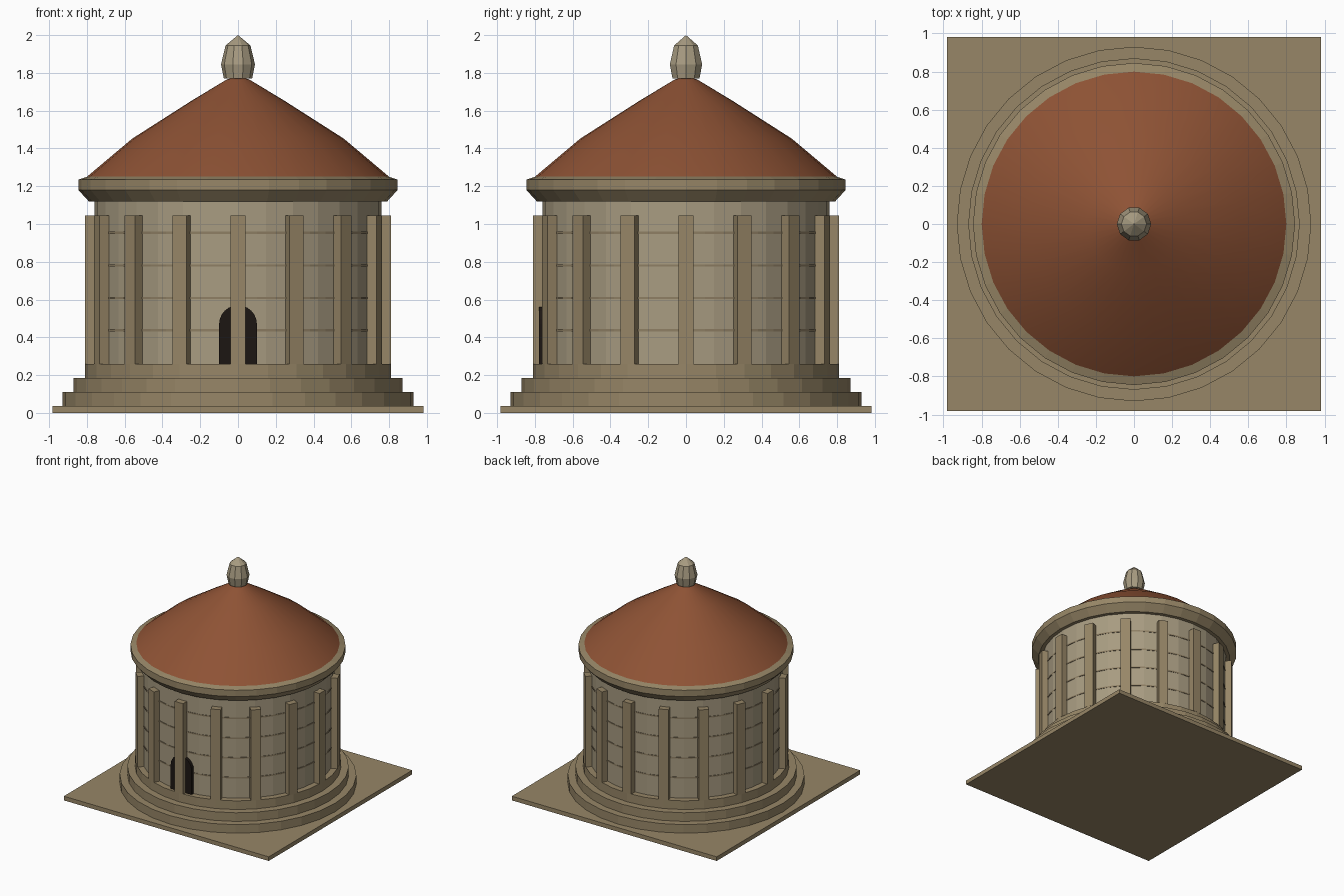
import bpy, bmesh
from math import sin, cos, pi
from mathutils import Matrix

if "Cube" in bpy.data.objects:
    bpy.data.objects.remove(bpy.data.objects["Cube"])


def material(name, rgb):
    m = bpy.data.materials.new(name)
    m.diffuse_color = (*rgb, 1)
    m.use_nodes = True
    m.node_tree.nodes["Principled BSDF"].inputs["Base Color"].default_value = m.diffuse_color
    return m


TRIM = material("trim_stone", (0.31, 0.24, 0.135))
WALL = material("wall_stone", (0.39, 0.33, 0.22))
MORTAR = material("mortar", (0.27, 0.21, 0.125))
ROOF = material("roof_tile", (0.27, 0.085, 0.035))
DARK = material("dark_opening", (0.012, 0.008, 0.006))


def finish(bm, name, mat, smooth=False):
    bmesh.ops.recalc_face_normals(bm, faces=bm.faces)
    for f in bm.faces:
        f.smooth = smooth and len(f.verts) == 4
    me = bpy.data.meshes.new(name)
    bm.to_mesh(me)
    bm.free()
    me.materials.append(mat)
    ob = bpy.data.objects.new(name, me)
    bpy.context.collection.objects.link(ob)
    return ob


def lathe(name, profile, mat, sides=32, smooth=False):
    """Closed solid turned around z from (radius, height) points."""
    bm = bmesh.new()
    rings = [[bm.verts.new((r * cos(2 * pi * i / sides), r * sin(2 * pi * i / sides), z))
              for i in range(sides)] for r, z in profile]
    for a, b in zip(rings, rings[1:]):
        for i in range(sides):
            j = (i + 1) % sides
            bm.faces.new((a[i], a[j], b[j], b[i]))
    bm.faces.new(rings[0])
    bm.faces.new(rings[-1])
    bmesh.ops.remove_doubles(bm, verts=bm.verts, dist=1e-5)
    return finish(bm, name, mat, smooth)


def add_box(bm, size, centre, rot=Matrix()):
    m = rot @ Matrix.Translation(centre) @ Matrix.Diagonal((*size, 1))
    bmesh.ops.create_cube(bm, size=1, matrix=m)


# Square ground slab
bm = bmesh.new()
add_box(bm, (1.965, 1.965, 0.036), (0, 0, 0.018))
finish(bm, "base_slab", TRIM)

# Three round steps
for k, (r, z0, z1) in enumerate([(0.93, 0.0, 0.11), (0.87, 0.11, 0.185), (0.81, 0.185, 0.26)]):
    lathe(f"step_{k + 1}", [(r, z0), (r, z1)], TRIM)

# Drum wall with mortar courses
lathe("drum_wall", [(0.76, 0.26), (0.76, 1.13)], WALL)
for k, z in enumerate((0.437, 0.608, 0.78, 0.953)):
    lathe(f"mortar_course_{k + 1}", [(0.762, z - 0.006), (0.762, z + 0.006)], MORTAR, 48)

# Sixteen pilasters
bm = bmesh.new()
for i in range(16):
    add_box(bm, (0.08, 0.08, 0.785), (0, -0.77, 0.6525), Matrix.Rotation(2 * pi * i / 16, 4, 'Z'))
finish(bm, "pilasters", TRIM)

# Arched doorway behind the front pilaster
bm = bmesh.new()
outline = [(-0.1, 0.26), (0.1, 0.26)] + [
    (0.1 * cos(pi * i / 12), 0.47 + 0.1 * sin(pi * i / 12)) for i in range(13)]
face = bm.faces.new([bm.verts.new((x, -0.779, z)) for x, z in outline])
ext = bmesh.ops.extrude_face_region(bm, geom=[face], use_keep_orig=True)
bmesh.ops.translate(bm, vec=(0, 0.05, 0),
                    verts=[v for v in ext["geom"] if isinstance(v, bmesh.types.BMVert)])
finish(bm, "doorway", DARK)

# Flared cornice whose top slopes up to meet the eaves
lathe("cornice", [(0.79, 1.12), (0.845, 1.18), (0.845, 1.235), (0.795, 1.252)], TRIM)

# Domed conical roof
lathe("roof", [(0.80, 1.25), (0.56, 1.452), (0.25, 1.65), (0.06, 1.765), (0, 1.78)],
      ROOF, smooth=True)

# Bud-shaped finial
lathe("finial", [(0.075, 1.77), (0.09, 1.845), (0.066, 1.945), (0, 2.0)], WALL, 10)
